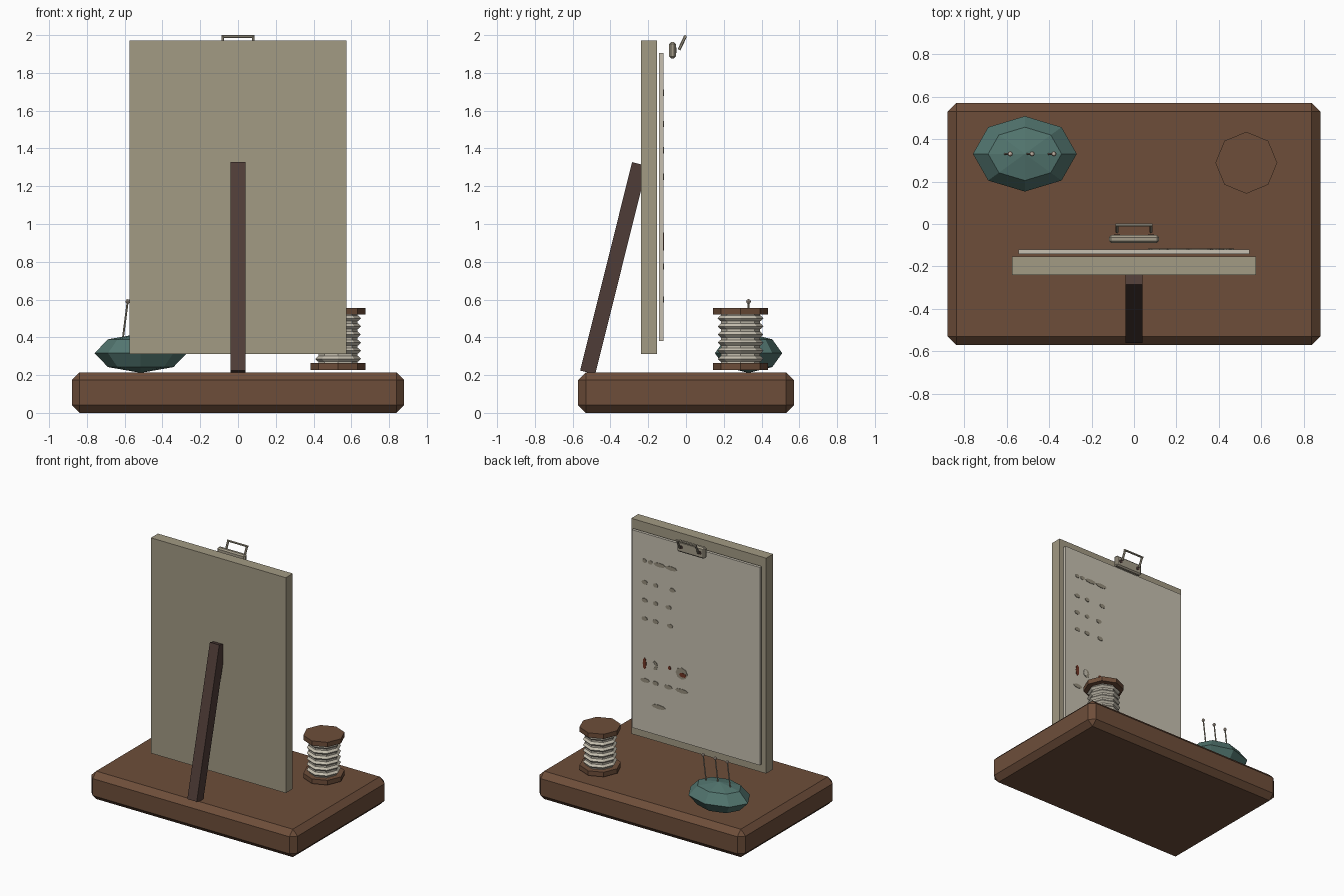
import bpy, math
from mathutils import Vector

if "Cube" in bpy.data.objects:
    bpy.data.objects.remove(bpy.data.objects["Cube"])


def mat(name, r, g, b):
    m = bpy.data.materials.new(name)
    m.diffuse_color = (r, g, b, 1)
    m.use_nodes = True
    m.node_tree.nodes["Principled BSDF"].inputs["Base Color"].default_value = m.diffuse_color
    return m


WOOD = mat("warm wood", 0.155, 0.076, 0.042)
DARK = mat("dark wood", 0.078, 0.046, 0.039)
BOARD = mat("khaki board", 0.365, 0.325, 0.23)
PAPER = mat("cream paper", 0.57, 0.53, 0.44)
THREAD = mat("thread", 0.56, 0.52, 0.43)
TEAL = mat("teal cloth", 0.085, 0.18, 0.16)
METAL = mat("dull metal", 0.37, 0.33, 0.25)
HEAD = mat("pin head", 0.62, 0.52, 0.43)
INK = mat("faded ink", 0.30, 0.27, 0.20)
RED = mat("rust red", 0.16, 0.035, 0.018)


def finish(name, material):
    o = bpy.context.object
    o.name = name
    o.data.materials.append(material)
    return o


def box(name, loc, size, material, bevel=0, rot=(0, 0, 0)):
    bpy.ops.mesh.primitive_cube_add(size=1, location=loc, rotation=rot)
    o = finish(name, material)
    o.scale = size
    bpy.ops.object.transform_apply(location=False, rotation=False, scale=True)
    if bevel:
        b = o.modifiers.new("chamfer", "BEVEL")
        b.width, b.segments = bevel, 1
    return o


def cyl(name, loc, radius, depth, material, sides=8, rot=(0, 0, 0)):
    bpy.ops.mesh.primitive_cylinder_add(vertices=sides, radius=radius, depth=depth,
                                        location=loc, rotation=rot)
    return finish(name, material)


def rod(name, a, b, radius, material, sides=6):
    a, b = Vector(a), Vector(b)
    d = b - a
    o = cyl(name, (a + b) / 2, radius, d.length, material, sides)
    o.rotation_euler = d.to_track_quat("Z", "Y").to_euler()
    return o


def ball(name, loc, scale, material, seg, rings):
    bpy.ops.mesh.primitive_uv_sphere_add(segments=seg, ring_count=rings, radius=1, location=loc)
    o = finish(name, material)
    o.scale = scale
    return o


# base, board, sheet and rear prop
box("base", (0, 0, 0.1075), (1.76, 1.144, 0.215), WOOD, 0.042)
box("board", (0, -0.197, 1.142), (1.15, 0.085, 1.66), BOARD)
box("paper_sheet", (0, -0.131, 1.143), (1.092, 0.022, 1.525), PAPER)
box("rear_prop", (0, -0.383, 0.766), (0.08, 0.082, 1.137), DARK,
    rot=(math.radians(-14), 0, 0))

# clip with wire handle
box("clip_plate", (0, -0.0715, 1.92), (0.236, 0.037, 0.085), METAL, 0.01)
for s in (-1, 1):
    cyl("clip_rivet", (s * 0.08, -0.052, 1.92), 0.014, 0.006, DARK, 8, (math.pi / 2, 0, 0))
    rod("handle_side", (s * 0.08, -0.037, 1.922), (s * 0.08, -0.004, 1.992), 0.008, METAL)
rod("handle_bar", (-0.088, -0.004, 1.992), (0.088, -0.004, 1.992), 0.008, METAL)

# thread spool
SX, SY = 0.53, 0.289
cyl("spool_bottom", (SX, SY, 0.245), 0.146, 0.036, WOOD)
cyl("spool_top", (SX, SY, 0.538), 0.146, 0.036, WOOD)
cyl("spool_core", (SX, SY, 0.391), 0.103, 0.27, THREAD)
for i in range(6):
    bpy.ops.mesh.primitive_torus_add(location=(SX, SY, 0.286 + 0.043 * i), major_segments=8,
                                     minor_segments=4, major_radius=0.106, minor_radius=0.015)
    finish("thread_ring", THREAD)

# pin cushion with three leaning pins
ball("pin_cushion", (-0.515, 0.331, 0.316), (0.245, 0.178, 0.104), TEAL, 8, 4)
for x in (-0.584, -0.481, -0.378):
    rod("pin", (x - 0.03, 0.331, 0.36), (x, 0.331, 0.59), 0.005, METAL)
    ball("pin_head", (x, 0.331, 0.59), (0.0125,) * 3, HEAD, 8, 4)


# flat marks on the sheet: (x, width) along each row
def mark(x, z, w, h, material, lift=0.0):
    o = cyl("sheet_mark", (x, -0.119 + lift, z), 0.5, 1, material, 8, (math.pi / 2, 0, 0))
    o.scale = (w, h, 0.005)


ROWS = {
    1.695: ((0.437, 0.035), (0.387, 0.04), (0.31, 0.10), (0.21, 0.10)),
    1.53: ((0.436, 0.05), (0.343, 0.04), (0.20, 0.05)),
    1.39: ((0.436, 0.05), (0.343, 0.04), (0.232, 0.05)),
    1.25: ((0.436, 0.05), (0.343, 0.05), (0.22, 0.05)),
    0.775: ((0.432, 0.08), (0.343, 0.05), (0.235, 0.07), (0.12, 0.11)),
    0.60: ((0.317, 0.12),),
}
for z, row in ROWS.items():
    for x, w in row:
        mark(x, z, w, 0.033, INK)

# rust coloured repair marks
mark(0.436, 0.905, 0.03, 0.09, RED)
mark(0.35, 0.91, 0.05, 0.07, INK)
mark(0.362, 0.91, 0.035, 0.05, PAPER, 0.001)
mark(0.224, 0.925, 0.025, 0.03, RED)
mark(0.12, 0.91, 0.10, 0.09, INK)
mark(0.11, 0.90, 0.06, 0.035, RED, 0.001)
